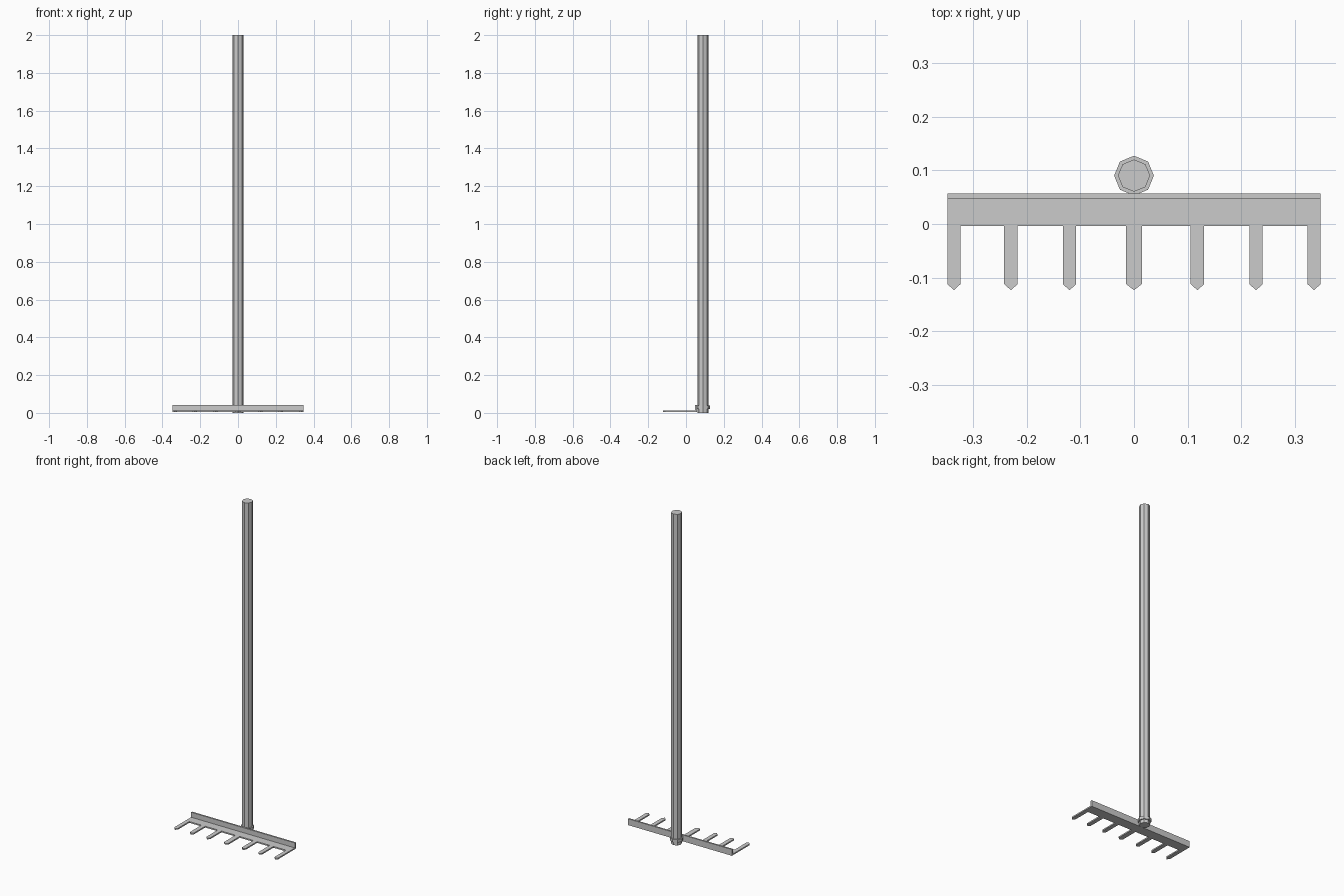
import bpy, bmesh, math

if "Cube" in bpy.data.objects:
    bpy.data.objects.remove(bpy.data.objects["Cube"])


def prism(name, outline, z0, z1):
    """Extrude a flat xy outline from z0 up to z1."""
    bm = bmesh.new()
    face = bm.faces.new([bm.verts.new((x, y, z0)) for x, y in outline])
    top = bmesh.ops.extrude_face_region(bm, geom=[face])
    for v in top["geom"]:
        if isinstance(v, bmesh.types.BMVert):
            v.co.z = z1
    bmesh.ops.recalc_face_normals(bm, faces=bm.faces)
    mesh = bpy.data.meshes.new(name)
    bm.to_mesh(mesh)
    bm.free()
    obj = bpy.data.objects.new(name, mesh)
    bpy.context.collection.objects.link(obj)
    return obj


def octagon(radius, cy):
    return [(radius * math.cos(i * math.pi / 4), cy + radius * math.sin(i * math.pi / 4))
            for i in range(8)]


HALF = 0.347
HANDLE_Y = 0.09

# Handle and the collar round its foot
prism("handle", octagon(0.03, HANDLE_Y), 0.0, 2.0)
prism("collar", octagon(0.037, HANDLE_Y), 0.02, 0.038)

# Flat toothed plate: one comb outline with pointed tines
base, shoulder, tip = -0.004, -0.112, -0.123
outline = [(HALF, 0.047), (-HALF, 0.047)]
for cx, half in ((-0.335, 0.012), (-0.229, 0.0125), (-0.12, 0.0125), (0, 0.0145),
                 (0.118, 0.0125), (0.227, 0.0125), (0.335, 0.012)):
    left, right = cx - half, cx + half
    if cx < -0.3:
        left = -HALF
    if cx > 0.3:
        right = HALF
    tine = [(left, base), (left, shoulder), (cx, tip), (right, shoulder), (right, base)]
    if cx < -0.3:
        tine = tine[1:]
    if cx > 0.3:
        tine = tine[:-1]
    outline += tine
prism("toothed_plate", outline, 0.004, 0.012)

# Upright back lip of the rake head
prism("back_lip", [(-HALF, 0.047), (HALF, 0.047), (HALF, 0.057), (-HALF, 0.057)], 0.004, 0.042)
